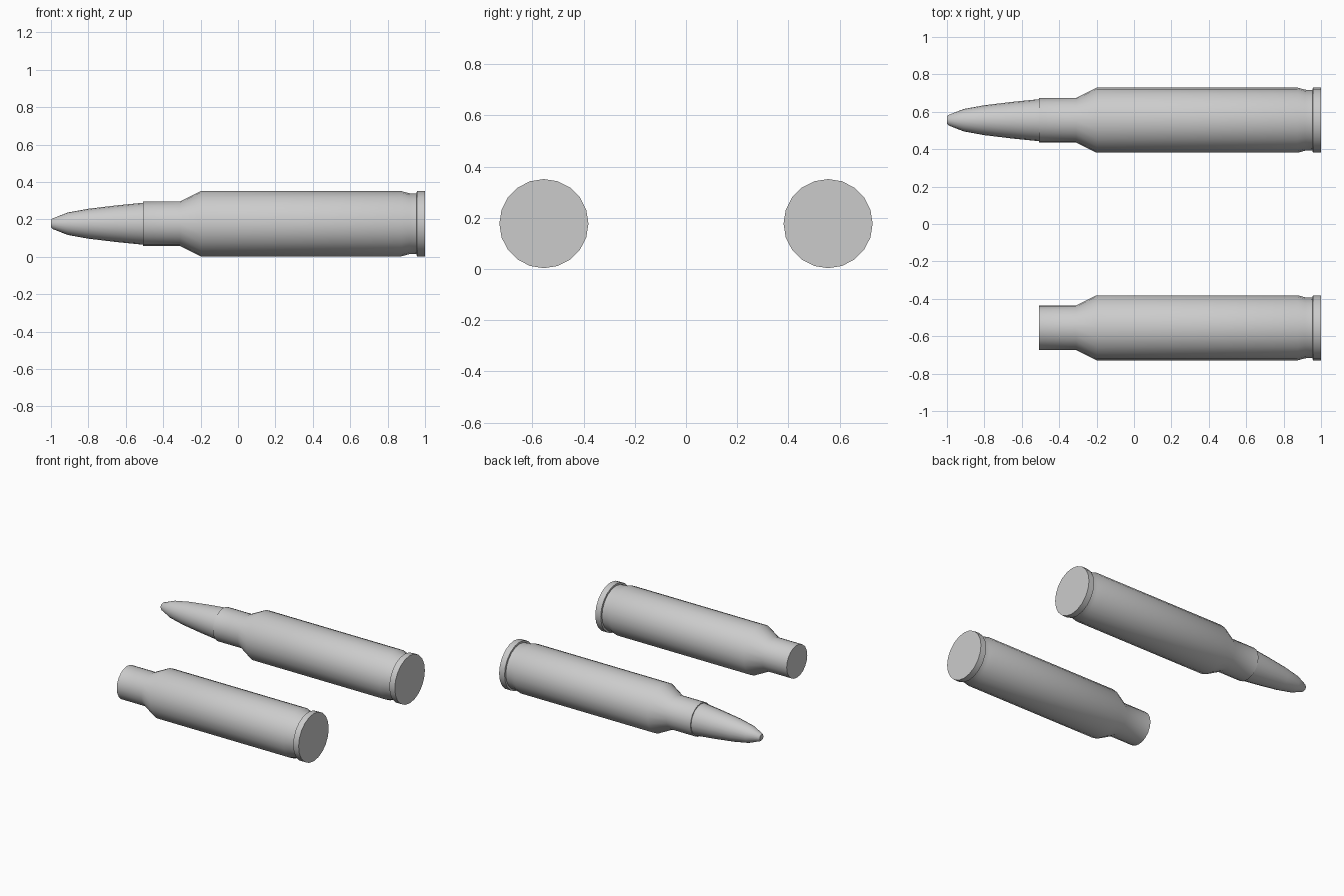
import bpy, bmesh, math

if "Cube" in bpy.data.objects:
    bpy.data.objects.remove(bpy.data.objects["Cube"])

SIDES = 20
AXIS_Z = 0.177


def lathe(name, profile, y):
    """Revolve (x, radius) points about the x direction and cap both ends."""
    bm = bmesh.new()
    rings = []
    for x, r in profile:
        rings.append([bm.verts.new((x,
                                    r * math.cos(2 * math.pi * i / SIDES),
                                    r * math.sin(2 * math.pi * i / SIDES)))
                      for i in range(SIDES)])
    for a, b in zip(rings, rings[1:]):
        for i in range(SIDES):
            j = (i + 1) % SIDES
            bm.faces.new((a[i], a[j], b[j], b[i]))
    bm.faces.new(rings[0])
    bm.faces.new(rings[-1])
    bmesh.ops.recalc_face_normals(bm, faces=bm.faces)
    mesh = bpy.data.meshes.new(name)
    bm.to_mesh(mesh)
    bm.free()
    obj = bpy.data.objects.new(name, mesh)
    obj.location = (0, y, AXIS_Z)
    bpy.context.collection.objects.link(obj)
    bpy.ops.object.select_all(action='DESELECT')
    obj.select_set(True)
    bpy.context.view_layer.objects.active = obj
    bpy.ops.object.shade_smooth_by_angle(angle=math.radians(35))
    return obj


# Neck, shoulder, body, extractor groove and rim
case_profile = [(-0.508, 0.119), (-0.31, 0.119), (-0.2, 0.174), (0.875, 0.174),
                (0.915, 0.163), (0.955, 0.161), (0.956, 0.174), (1.0, 0.174)]

# Tapered projectile, seated slightly inside the neck
tip_profile = [(-1.0, 0.02), (-0.992, 0.028), (-0.91, 0.06), (-0.8, 0.08),
               (-0.65, 0.098), (-0.51, 0.112), (-0.49, 0.113)]

lathe("loaded_case", case_profile, 0.555)
lathe("projectile", tip_profile, 0.555)
lathe("empty_case", case_profile, -0.555)
